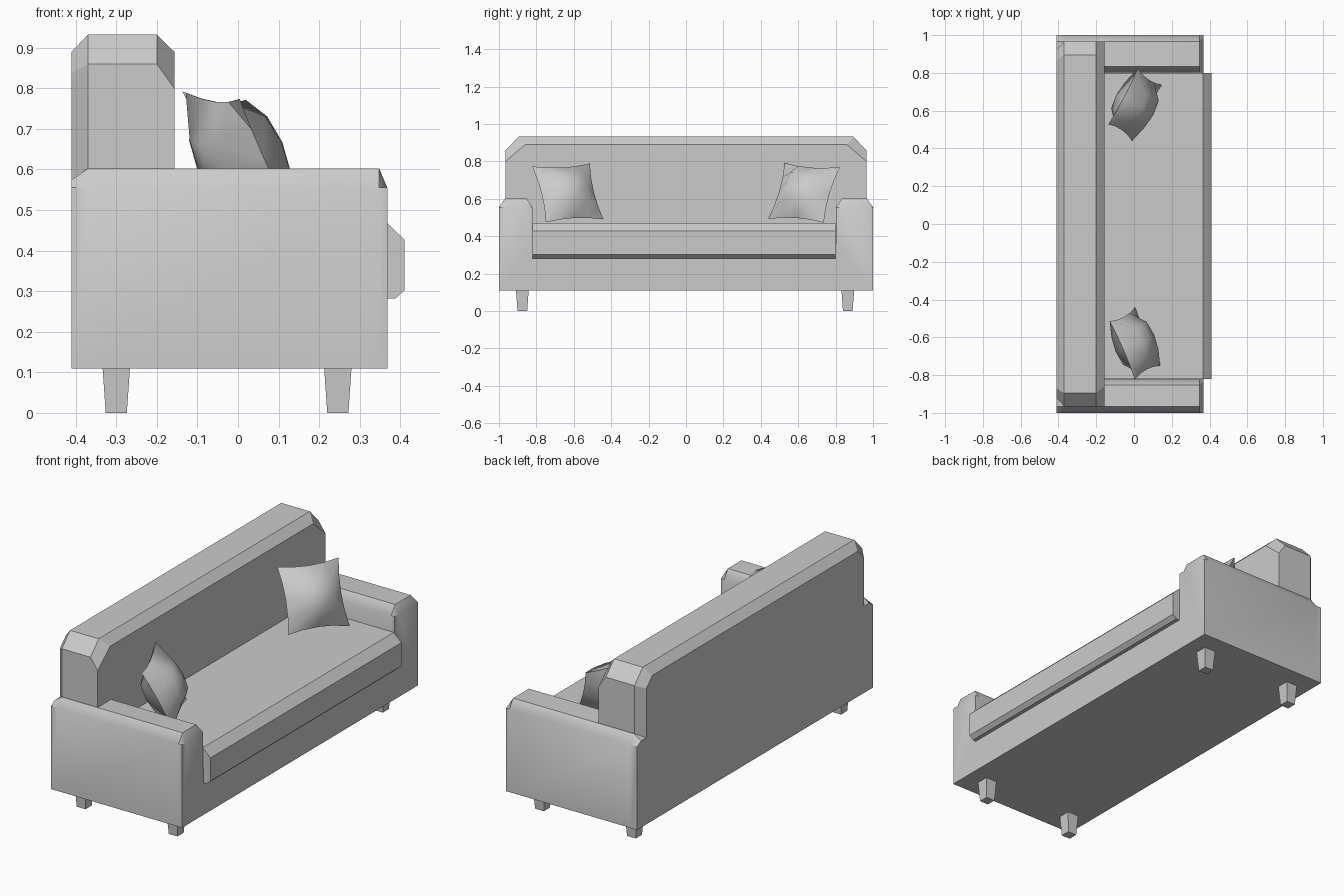
import bpy, bmesh
from math import radians, sqrt
from mathutils import Matrix, Vector

if "Cube" in bpy.data.objects:
    bpy.data.objects.remove(bpy.data.objects["Cube"])


def finish(bm, name, angle=None):
    bmesh.ops.recalc_face_normals(bm, faces=bm.faces[:])
    me = bpy.data.meshes.new(name)
    bm.to_mesh(me)
    bm.free()
    ob = bpy.data.objects.new(name, me)
    bpy.context.collection.objects.link(ob)
    if angle:
        bpy.ops.object.select_all(action='DESELECT')
        ob.select_set(True)
        bpy.context.view_layer.objects.active = ob
        bpy.ops.object.shade_smooth_by_angle(angle=radians(angle))
    return ob


def loft(name, sections, angle=None):
    """Skin a list of closed 3D sections and cap both ends."""
    bm = bmesh.new()
    rings = [[bm.verts.new(p) for p in s] for s in sections]
    n = len(rings[0])
    for a, b in zip(rings, rings[1:]):
        for i in range(n):
            j = (i + 1) % n
            bm.faces.new((a[i], a[j], b[j], b[i]))
    bm.faces.new(rings[0])
    bm.faces.new(rings[-1])
    return finish(bm, name, angle)


# Base and both arms: one U-shaped section lofted front to back
u = [(-1, .11), (-1, .555), (-.967, .602), (-.852, .602), (-.822, .555), (-.822, .36),
     (.802, .36), (.802, .555), (.835, .602), (.967, .602), (1, .555), (1, .11)]
loft("base_and_arms",
     [[(x, y, min(z, top)) for y, z in u]
      for x, top in ((-.41, .575), (-.37, 1), (.348, 1), (.368, .555))], 42)

# Backrest: chamfered slab; each section gives (x, top half width, top z, side half width, shoulder z)
back = []
for x, yt, zt, ys, zs in ((-.41, .87, .89, .922, .838), (-.37, .895, .932, .965, .86),
                          (-.2, .895, .932, .965, .86), (-.157, .86, .89, .965, .8)):
    back.append([(x, -ys, .35), (x, -ys, zs), (x, -yt, zt),
                 (x, yt, zt), (x, ys, zs), (x, ys, .35)])
loft("backrest", back)

# Seat cushion: chamfered profile across the width
prof = [(-.2, .28), (-.2, .47), (.365, .47), (.41, .427), (.41, .302), (.388, .282)]
loft("seat_cushion", [[(x, y, z) for x, z in prof] for y in (-.82, .8)])

# Tapered legs
for x, tag in ((-.3, "back"), (.246, "front")):
    for y, side in ((-.875, "right"), (.865, "left")):
        loft(f"{tag}_{side}_leg",
             [[(x + a * r, y + b * r, z) for a, b in ((-1, -1), (1, -1), (1, 1), (-1, 1))]
              for r, z in ((.026, 0), (.034, .115))])

# Throw pillows: puffed grids with pinched edges, leaning on the back
N, HALF, PUFF = 4, .168, .1
for s, yaw, roll, side in ((1, 26, 4, "left"), (-1, 22, 3, "right")):
    bm = bmesh.new()
    m = (Matrix.Translation((.005, s * .632, .632)) @ Matrix.Rotation(radians(-s * yaw), 4, 'Z')
         @ Matrix.Rotation(radians(-27), 4, 'Y') @ Matrix.Rotation(radians(-s * roll), 4, 'X'))
    for face in (1, -1):
        grid = []
        for i in range(N + 1):
            a = 2 * i / N - 1
            row = []
            for j in range(N + 1):
                b = 2 * j / N - 1
                t = PUFF * sqrt((1 - a * a) * (1 - b * b))
                p = Vector((face * t, HALF * a * (1 - .1 * (1 - b * b)),
                            HALF * b * (1 - .1 * (1 - a * a))))
                row.append(bm.verts.new(m @ p))
            grid.append(row)
        for i in range(N):
            for j in range(N):
                bm.faces.new((grid[i][j], grid[i + 1][j], grid[i + 1][j + 1], grid[i][j + 1]))
    bmesh.ops.remove_doubles(bm, verts=bm.verts[:], dist=1e-4)
    finish(bm, f"{side}_pillow", 50)
